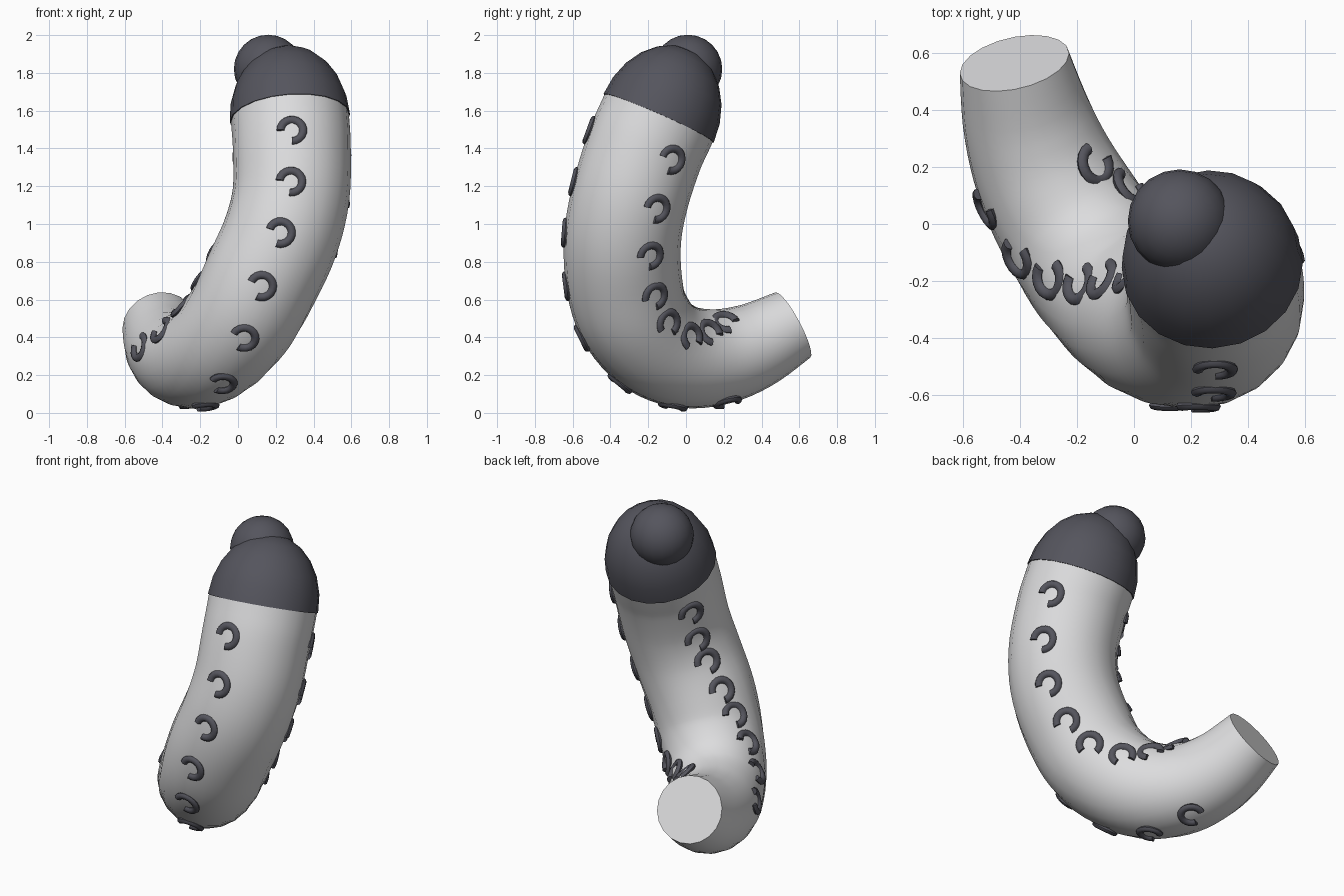
import bpy
import bmesh
from math import cos, sin, pi, radians
from mathutils import Vector, Matrix

cube = bpy.data.objects.get("Cube")
if cube:
    bpy.data.objects.remove(cube, do_unlink=True)


def material(name, color):
    m = bpy.data.materials.new(name)
    m.use_nodes = True
    m.diffuse_color = color
    m.node_tree.nodes["Principled BSDF"].inputs["Base Color"].default_value = color
    return m


light_grey = material("light grey", (0.72, 0.72, 0.73, 1))
dark_grey = material("dark slate grey", (0.09, 0.09, 0.11, 1))


def finish(name, bm, mat, angle=40):
    bmesh.ops.recalc_face_normals(bm, faces=bm.faces)
    mesh = bpy.data.meshes.new(name)
    bm.to_mesh(mesh)
    bm.free()
    mesh.materials.append(mat)
    obj = bpy.data.objects.new(name, mesh)
    bpy.context.collection.objects.link(obj)
    bpy.ops.object.select_all(action='DESELECT')
    obj.select_set(True)
    bpy.context.view_layer.objects.active = obj
    bpy.ops.object.shade_smooth_by_angle(angle=radians(angle))
    return obj


def loft(bm, sections):
    """Skin a row of closed sections and cap both ends."""
    rows = [[bm.verts.new(p) for p in s] for s in sections]
    n = len(rows[0])
    for a, b in zip(rows, rows[1:]):
        for i in range(n):
            j = (i + 1) % n
            bm.faces.new((a[i], a[j], b[j], b[i]))
    bm.faces.new(rows[0])
    bm.faces.new(rows[-1])


# Centre line from the cap seam down to the cut end: x, y, z, radius
path = [Vector(p) for p in (
    (.275, -.145, 1.56, .313), (.285, -.22, 1.39, .312), (.28, -.295, 1.15, .31),
    (.225, -.335, .93, .31), (.125, -.33, .71, .308), (.03, -.283, .525, .3),
    (-.09, -.17, .375, .287), (-.2, -.02, .3, .273), (-.3, .16, .295, .256),
    (-.37, .35, .35, .232), (-.42, .565, .465, .196))]
last = len(path) - 1
before = path[0] + Vector((-.03, .15, .34, 0))
after = path[-1] * 2 - path[-2]
points = [before] + path + [after]


def spine(t):
    """Centre, radius, tangent and two cross axes at a path parameter."""
    i = min(int(t), last - 1)
    u = t - i
    a, b, c, d = points[i:i + 4]
    k1, k2, k3 = c - a, 2 * a - 5 * b + 4 * c - d, 3 * b - a - 3 * c + d
    p = b + (k1 * u + k2 * u * u + k3 * u ** 3) / 2
    tan = (k1 + 2 * k2 * u + 3 * k3 * u * u).to_3d().normalized()
    outer = tan.cross(Vector((1, 0, 0))).normalized()
    side = outer.cross(tan).normalized()
    if side.x < 0:
        side.negate()
    return p.to_3d(), p.w, tan, outer, side


# Curved tapering body
bm = bmesh.new()
SIDES, STEPS = 20, 5
sections = []
for k in range(last * STEPS + 1):
    c, r, tan, outer, side = spine(k / STEPS)
    sections.append([c + r * (outer * cos(a) + side * sin(a))
                     for a in (2 * pi * i / SIDES for i in range(SIDES))])
loft(bm, sections)
finish("curved_body", bm, light_grey)

# Domed cap, continuing the body's axis
c, r, tan, outer, side = spine(0)
frame = Matrix((side, outer, -tan)).transposed().to_4x4()
bm = bmesh.new()
bmesh.ops.create_uvsphere(bm, u_segments=20, v_segments=12, radius=1)
bmesh.ops.delete(bm, geom=[v for v in bm.verts if v.co.z < -.01], context='VERTS')
bmesh.ops.holes_fill(bm, edges=[e for e in bm.edges if e.is_boundary])
scale = Matrix.Diagonal((r + .006, r + .006, .4, 1))
bm.transform(Matrix.Translation(c) @ frame @ scale)
finish("domed_cap", bm, dark_grey)

# Round knob on the back of the cap
bm = bmesh.new()
bmesh.ops.create_uvsphere(bm, u_segments=20, v_segments=12, radius=.182)
bm.transform(Matrix.Translation((.16, .01, 1.82)))
finish("cap_knob", bm, dark_grey)


def open_ring(name, centre, normal, gap):
    """Three-quarter ring lying on the body, open toward the gap direction."""
    across = normal.cross(gap)
    bm = bmesh.new()
    rows = []
    for k in range(15):
        a = radians(45 + 270 * k / 14)
        out = gap * cos(a) + across * sin(a)
        rows.append([centre + out * (.06 + .021 * cos(b)) + normal * .017 * sin(b)
                     for b in (2 * pi * j / 8 for j in range(8))])
    loft(bm, rows)
    finish(name, bm, dark_grey, 50)


# Three rows of eight open rings along the body
for row, turn in (("front", 0), ("left", 120), ("right", 240)):
    for i in range(8):
        c, r, tan, outer, side = spine(i + 1)
        a = radians(turn) + .25 * (i / 7) ** 6
        normal = outer * cos(a) + side * sin(a)
        gap = (tan + tan.cross(normal)).normalized()
        open_ring(f"{row}_ring_{i + 1}", c + normal * (r - .003), normal, gap)
